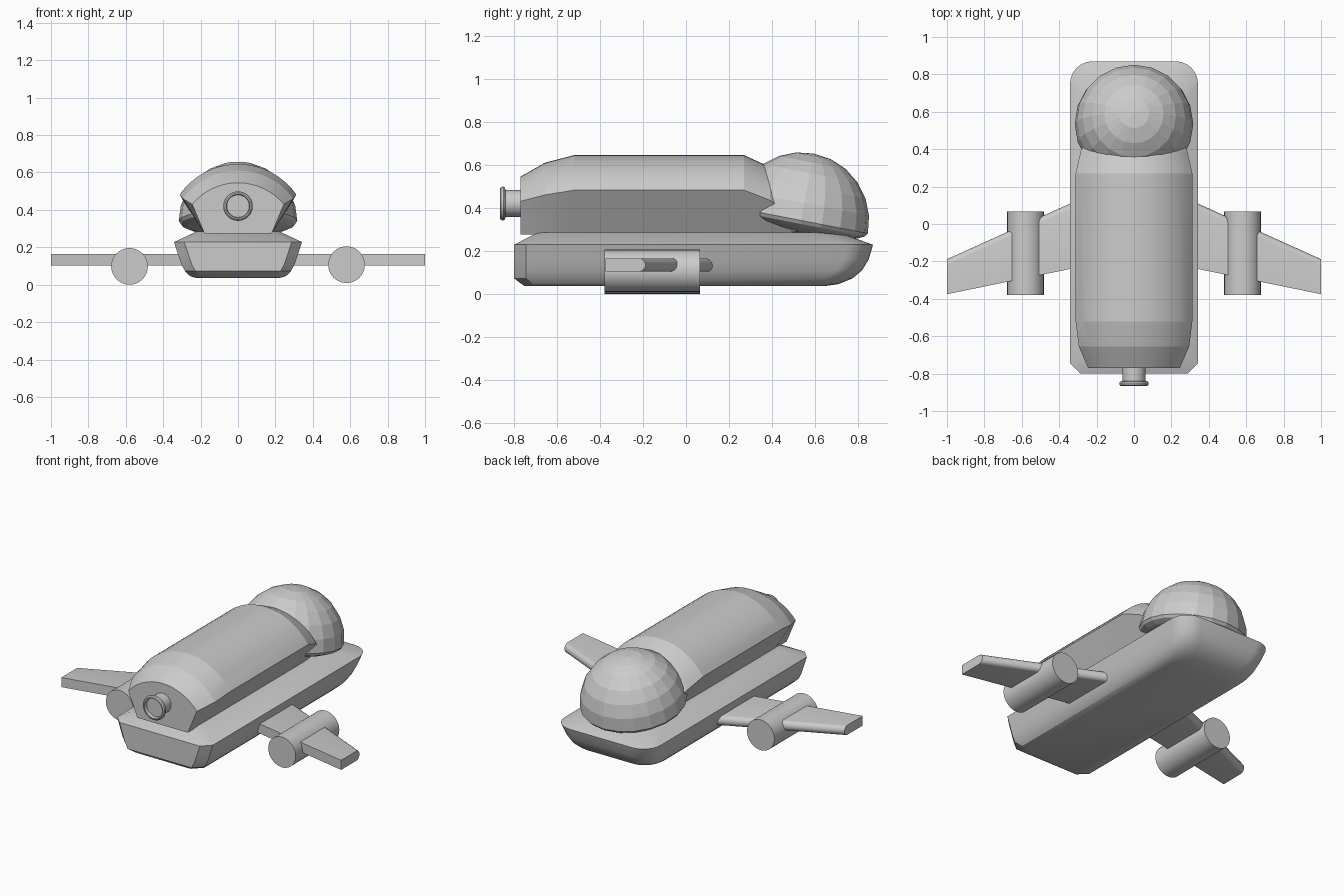
import bpy, bmesh, math
from mathutils import Matrix, Vector

if "Cube" in bpy.data.objects:
    bpy.data.objects.remove(bpy.data.objects["Cube"])


def finish(name, bm, angle=25):
    bmesh.ops.recalc_face_normals(bm, faces=bm.faces)
    me = bpy.data.meshes.new(name)
    bm.to_mesh(me)
    bm.free()
    ob = bpy.data.objects.new(name, me)
    bpy.context.collection.objects.link(ob)
    bpy.ops.object.select_all(action='DESELECT')
    ob.select_set(True)
    bpy.context.view_layer.objects.active = ob
    if angle:
        bpy.ops.object.shade_smooth_by_angle(angle=math.radians(angle))
    return ob


def loft(name, rings, angle=25):
    """Skin a list of equal-length closed rings and cap both ends."""
    bm = bmesh.new()
    rows = [[bm.verts.new(p) for p in r] for r in rings]
    n = len(rows[0])
    for a, b in zip(rows, rows[1:]):
        for i in range(n):
            j = (i + 1) % n
            bm.faces.new((a[i], a[j], b[j], b[i]))
    bm.faces.new(rows[0])
    bm.faces.new(rows[-1])
    return finish(name, bm, angle)


def circle_y(x, y, z, r, n=32):
    return [(x + r * math.cos(2 * math.pi * i / n), y,
             z + r * math.sin(2 * math.pi * i / n)) for i in range(n)]


# Lower hull: stacked outlines, chamfered at -y and rounded at +y
def hull_ring(z, w, y0, y1, c=0.055, r=0.12, n=6):
    half = [(w - c, y0), (w, y0 + c)]
    for i in range(n + 1):
        a = math.pi / 2 * i / n
        half.append((w - r + r * math.cos(a), y1 - r + r * math.sin(a)))
    return [(x, y, z) for x, y in half] + [(-x, y, z) for x, y in reversed(half)]


loft("lower_hull", [hull_ring(*s) for s in (
    (0.035, 0.22, -0.75, 0.64),
    (0.045, 0.255, -0.765, 0.71),
    (0.072, 0.283, -0.80, 0.775),
    (0.11, 0.303, -0.80, 0.82),
    (0.16, 0.32, -0.80, 0.85),
    (0.228, 0.342, -0.80, 0.87),
    (0.285, 0.22, -0.69, 0.71))])


# Upper body: arched roof over inward-sloping sides
def body_ring(y, w, zs, zt, wb=0.18, zb=0.275, n=16):
    h = zt - zs
    r = (w * w + h * h) / (2 * h)
    a = math.asin(min(1, w / r))
    pts = [(-wb, y, zb), (wb, y, zb)]
    for i in range(n + 1):
        t = a - 2 * a * i / n
        pts.append((r * math.sin(t), y, zt - r + r * math.cos(t)))
    return pts


loft("upper_body", [body_ring(*s) for s in (
    (-0.77, 0.245, 0.43, 0.545),
    (-0.655, 0.295, 0.46, 0.61),
    (-0.52, 0.312, 0.482, 0.645),
    (0.27, 0.312, 0.482, 0.645),
    (0.39, 0.285, 0.435, 0.59),
    (0.52, 0.225, 0.345, 0.46, 0.18, 0.29))], 12)

# Dome: faceted half sphere tilted forward, with a shallow underside
bm = bmesh.new()
bmesh.ops.create_uvsphere(bm, u_segments=20, v_segments=12, radius=0.317)
for v in bm.verts:
    if v.co.z < 0:
        v.co.z *= 0.2
bm.transform(Matrix.Translation((0, 0.535, 0.341)) @
             Matrix.Rotation(math.radians(-11), 4, 'X'))
finish("dome", bm, 0)

# Nose nozzle with a rounded flange and a recessed face
loft("nose_nozzle", [circle_y(0, y, 0.42, r) for y, r in (
    (-0.70, 0.062), (-0.84, 0.062), (-0.842, 0.074), (-0.85, 0.079),
    (-0.86, 0.077), (-0.866, 0.07), (-0.866, 0.063), (-0.845, 0.06))], 30)


# Wings: rounded leading edge, swept and tapered
def wing_ring(x, s):
    front = 0.11 - 0.452 * (x - 0.34)
    back = -0.24 - 0.205 * (x - 0.34)
    z, h = 0.134, 0.031
    pts = [(back, z - h), (back, z + h)]
    for i in range(9):
        a = math.pi / 2 - math.pi * i / 8
        pts.append((front - h + h * math.cos(a), z + h * math.sin(a)))
    return [(s * x, y, zz) for y, zz in pts]


for side, s, ez in (("left", -1, 0.098), ("right", 1, 0.107)):
    loft(side + "_wing", [wing_ring(0.26, s), wing_ring(1.0, s)], 30)
    # Engine pod through the wing
    loft(side + "_engine", [circle_y(s * 0.58, y, ez, 0.098)
                            for y in (-0.38, 0.066)], 30)
